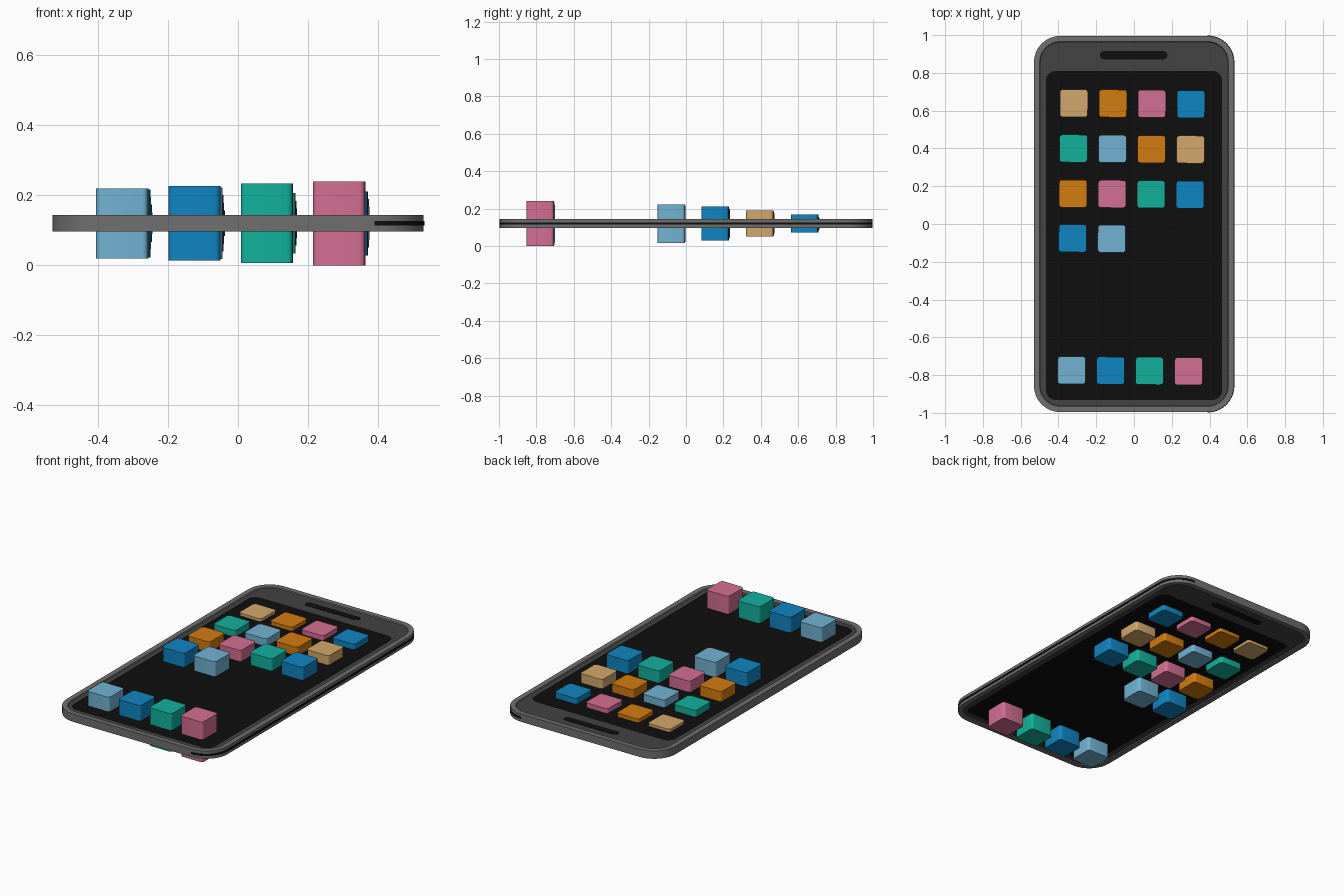
import bpy
import bmesh
from math import sin, cos, pi, radians
from mathutils import Matrix

cube = bpy.data.objects.get("Cube")
if cube:
    bpy.data.objects.remove(cube, do_unlink=True)

MID = 0.12      # height of the middle plane
TILT = -0.0085  # slight turn of the icon grid


def material(name, rgb):
    m = bpy.data.materials.new(name)
    m.use_nodes = True
    m.diffuse_color = (*rgb, 1)
    m.node_tree.nodes["Principled BSDF"].inputs["Base Color"].default_value = (*rgb, 1)
    return m


rim = material("rim grey", (0.16, 0.16, 0.16))
bezel = material("bezel dark grey", (0.056, 0.056, 0.056))
black = material("screen black", (0.0045, 0.0045, 0.0045))
tan = material("tan", (0.65, 0.39, 0.145))
orange = material("orange", (0.65, 0.2, 0.005))
pink = material("pink", (0.65, 0.158, 0.288))
blue = material("blue", (0.005, 0.235, 0.54))
teal = material("teal", (0.006, 0.44, 0.335))
sky = material("sky blue", (0.17, 0.45, 0.65))


def rounded_rect(x0, x1, y0, y1, r, seg=8):
    """Counter-clockwise outline, starting at the front right corner."""
    pts = []
    corners = [(x1 - r, y0 + r), (x1 - r, y1 - r), (x0 + r, y1 - r), (x0 + r, y0 + r)]
    for k, (cx, cy) in enumerate(corners):
        for i in range(seg + 1):
            a = (k - 1 + i / seg) * pi / 2
            pts.append((cx + r * cos(a), cy + r * sin(a)))
    return pts


def loft(name, rings, mats, bands=None):
    """Skin outlines given as (points, z), closing both ends."""
    bands = bands or [0] * (len(rings) + 1)
    bm = bmesh.new()
    loops = [[bm.verts.new((x, y, z)) for x, y in pts] for pts, z in rings]
    bm.faces.new(loops[0][::-1]).material_index = bands[0]
    for a, b, mi in zip(loops, loops[1:], bands[1:]):
        n = len(a)
        for i in range(n):
            j = (i + 1) % n
            bm.faces.new((a[i], a[j], b[j], b[i])).material_index = mi
    bm.faces.new(loops[-1]).material_index = bands[-1]
    me = bpy.data.meshes.new(name)
    bm.to_mesh(me)
    bm.free()
    for m in mats:
        me.materials.append(m)
    me.shade_smooth()
    me.set_sharp_from_angle(angle=radians(30))
    ob = bpy.data.objects.new(name, me)
    bpy.context.collection.objects.link(ob)
    return ob


def prism(name, pts, half, mat):
    return loft(name, [(pts, MID - half), (pts, MID + half)], [mat])


# Body: rim, recessed bezel and screen, the same on both faces
W, L = 0.53, 0.996
outer = rounded_rect(-W, W, -L, L, 0.14)
inner = rounded_rect(-W + 0.03, W - 0.03, -L + 0.03, L - 0.03, 0.11)
lip = rounded_rect(-W + 0.033, W - 0.033, -L + 0.033, L - 0.033, 0.107)
screen = rounded_rect(-0.466, 0.466, -0.931, 0.81, 0.05)
upper = [(outer, 0.0235), (inner, 0.0235), (lip, 0.018), (screen, 0.018), (screen, 0.014)]
rings = [(p, MID - h) for p, h in reversed(upper)] + [(p, MID + h) for p, h in upper]
half_bands = [0, 0, 1, 1, 2]
loft("body", rings, [rim, bezel, black], half_bands[::-1] + [0] + half_bands)

# Earpiece slot showing on both faces
prism("earpiece_slot", rounded_rect(-0.18, 0.177, 0.872, 0.915, 0.02), 0.0195, black)

# Dark seam along one long side
edge = rounded_rect(-W, W + 0.002, -L - 0.002, L + 0.002, 0.142)
prism("side_seam", [p for p in edge if p[0] > 0.38], 0.006, black)

# Icon grid: each icon passes through the body and they grow taller towards the front
layout = [
    (0.637, [tan, orange, pink, blue]),
    (0.397, [teal, sky, orange, tan]),
    (0.158, [orange, pink, teal, blue]),
    (-0.079, [blue, sky]),
    (-0.777, [sky, blue, teal, pink]),
]
turn = Matrix.Rotation(TILT, 4, 'Z')
icon_shape = rounded_rect(-0.074, 0.074, -0.073, 0.073, 0.016, 4)
count = 0
for row, (y, colours) in enumerate(layout):
    for col, mat in enumerate(colours):
        half = 0.031 + 0.0055 * count
        name = "app_icon"
        if row == len(layout) - 1:
            half = 0.1 + 0.00667 * col
            name = "dock_icon"
        icon = prism(f"{name}_{row + 1}_{col + 1}", icon_shape, half, mat)
        spot = Matrix.Translation((-0.324 + 0.2065 * col, y, 0))
        icon.matrix_world = turn @ spot
        count += 1
